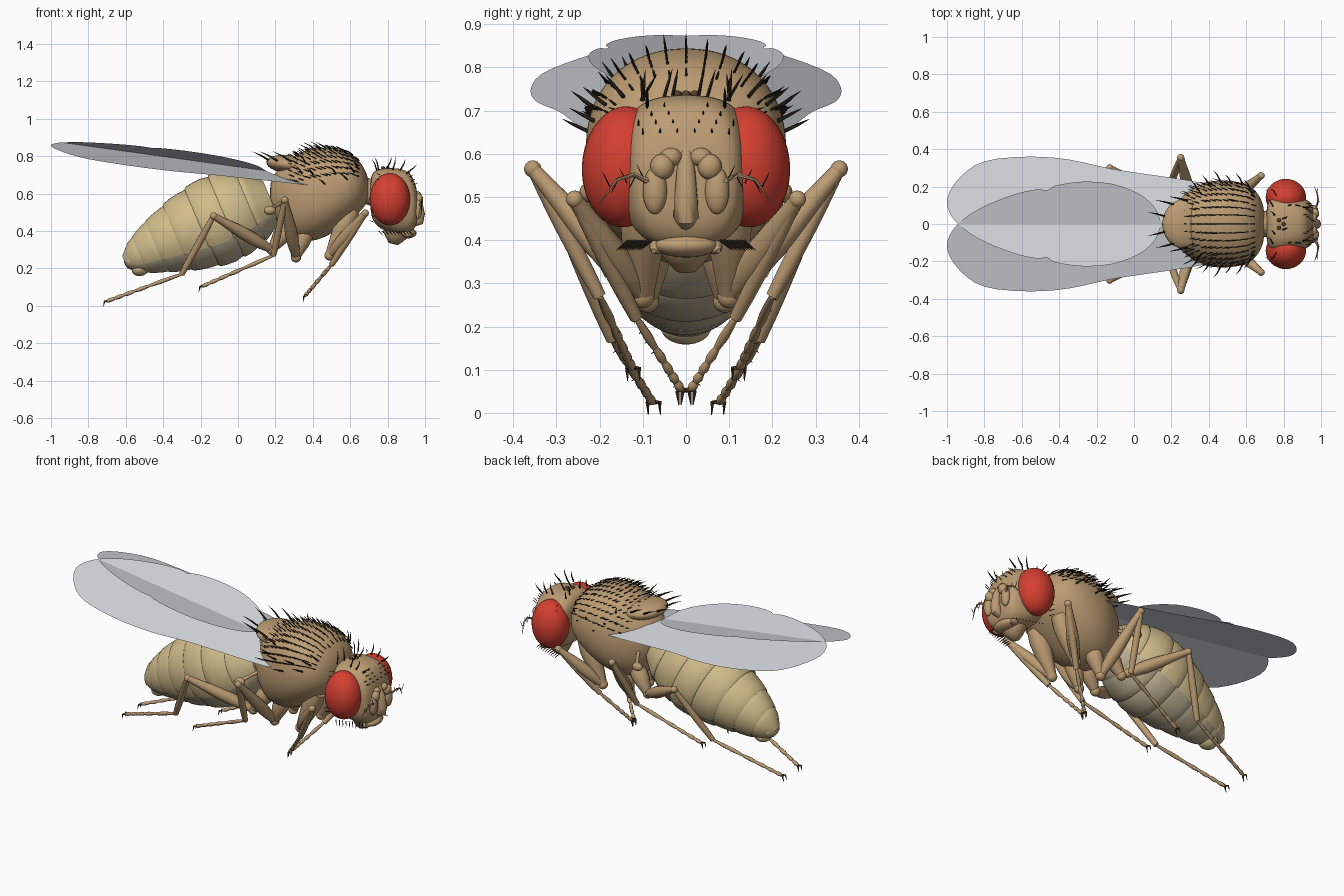
import bpy, bmesh, math, random
from mathutils import Vector as V, Matrix

if "Cube" in bpy.data.objects:
    bpy.data.objects.remove(bpy.data.objects["Cube"])
random.seed(4)


def mat(name, *c):
    m = bpy.data.materials.new(name)
    m.diffuse_color = (*c, 1)
    m.use_nodes = True
    m.node_tree.nodes["Principled BSDF"].inputs["Base Color"].default_value = m.diffuse_color
    return m


BODY = mat("body tan", .50, .33, .17)
BELLY = mat("abdomen yellow", .64, .51, .26)
UNDER = mat("abdomen underside", .50, .42, .28)
EYE = mat("eye red", .66, .05, .03)
WING = mat("wing grey", .66, .69, .72)
DARK = mat("bristle black", .02, .015, .01)
BROWN = mat("claw brown", .10, .05, .025)


def finish(bm, name, m, sub=0, angle=50):
    bmesh.ops.recalc_face_normals(bm, faces=bm.faces)
    me = bpy.data.meshes.new(name)
    bm.to_mesh(me)
    bm.free()
    for p in me.polygons:
        p.use_smooth = True
    me.set_sharp_from_angle(angle=math.radians(angle))
    me.materials.append(m)
    o = bpy.data.objects.new(name, me)
    bpy.context.collection.objects.link(o)
    if sub:
        o.modifiers.new("smooth", 'SUBSURF').levels = sub
        o.modifiers["smooth"].render_levels = sub
    return o


def skin(bm, rings, closed=True, caps=True):
    vs = [[bm.verts.new(p) for p in r] for r in rings]
    n = len(vs[0])
    for a, b in zip(vs, vs[1:]):
        for i in range(n if closed else n - 1):
            j = (i + 1) % n
            bm.faces.new((a[i], a[j], b[j], b[i]))
    if caps and closed:
        bm.faces.new(vs[0][::-1])
        bm.faces.new(vs[-1])


def tube(bm, pts, radii, n=10):
    pts = [V(p) for p in pts]
    rings = []
    for i, (p, r) in enumerate(zip(pts, radii)):
        t = (pts[min(i + 1, len(pts) - 1)] - pts[max(i - 1, 0)]).normalized()
        s = t.cross(V((.31, .9, .2))).normalized()
        u = s.cross(t)
        rings.append([p + (s * math.cos(k * math.tau / n) + u * math.sin(k * math.tau / n)) * r
                      for k in range(n)])
    skin(bm, rings)


def limb(bm, a, b, radii, n=10):
    a, b = V(a), V(b)
    k = len(radii) - 1
    tube(bm, [a.lerp(b, i / k) for i in range(k + 1)], radii, n)


def ball(bm, c, r, rot=(0, 0, 0), seg=16):
    M = Matrix.Translation(c)
    for ang, ax in zip(rot, "XYZ"):
        M = M @ Matrix.Rotation(ang, 4, ax)
    bmesh.ops.create_uvsphere(bm, u_segments=seg, v_segments=seg * 3 // 4, radius=1,
                              matrix=M @ Matrix.Diagonal((*r, 1)))


def interp(tab, x):
    for a, b in zip(tab, tab[1:]):
        if a[0] <= x <= b[0]:
            f = (x - a[0]) / (b[0] - a[0])
            return [p + (q - p) * f for p, q in zip(a, b)]
    return tab[0] if x < tab[0][0] else tab[-1]


def surf(tab, x, a, e):
    # superellipse cross-section: columns are x, bottom, top, half width
    _, lo, hi, w = interp(tab, x)
    c, s = math.cos(a), math.sin(a)
    return V((x, w * math.copysign(abs(c) ** (2 / e), c),
              (lo + hi) / 2 + (hi - lo) / 2 * math.copysign(abs(s) ** (2 / e), s)))


def body(name, tab, e):
    bm = bmesh.new()
    skin(bm, [[surf(tab, r[0], k * math.tau / 24, e) for k in range(24)] for r in tab])
    return finish(bm, name, BODY, 2, 180)


THORAX = [(.17, .51, .66, .07), (.19, .47, .70, .11), (.24, .38, .76, .155), (.30, .34, .805, .195),
          (.38, .34, .84, .228), (.46, .36, .85, .236), (.54, .41, .84, .233),
          (.62, .47, .81, .21), (.67, .52, .75, .16), (.70, .57, .68, .08)]
HEAD = [(.705, .50, .69, .09), (.73, .43, .73, .155), (.80, .39, .74, .16), (.88, .375, .735, .142),
        (.925, .385, .71, .13), (.95, .42, .65, .115), (.962, .47, .59, .07)]
body("thorax", THORAX, 2.2)
body("head", HEAD, 2.8)

# neck, scutellum and wing hinges
bm = bmesh.new()
limb(bm, (.64, 0, .62), (.76, 0, .60), [.08, .07, .08], 16)
finish(bm, "neck", BODY)
bm = bmesh.new()
ball(bm, (.275, 0, .755), (.125, .135, .05), (0, .12, 0), 24)
finish(bm, "scutellum", BODY)

# abdomen: tilted axis, overlapping back plates over a paler underside
ABD = [(-.605, .232, .035), (-.58, .245, .062), (-.55, .26, .092), (-.45, .31, .143), (-.30, .375, .200),
       (-.18, .425, .23), (-.10, .46, .242), (0, .505, .228), (.07, .53, .20), (.18, .56, .12)]
N = V((-.39, 0, .92))


def abd_ring(x, s, a0, a1, n):
    _, z, h = interp(ABD, x)
    return [V((x, 0, z)) + s * h * (N * math.sin(a) + V((0, .93, 0)) * math.cos(a))
            for a in (math.radians(a0 + (a1 - a0) * k / n) for k in range(n + 1))]


def segments(name, m, cuts, a0, a1, scale):
    bm = bmesh.new()
    for a, b in zip(cuts, cuts[1:]):
        prof = [(0, .96), (.1, .985), (.4, 1.01), (.75, 1.025), (1, 1.025), (1.07, 1.0), (1.04, .93)]
        skin(bm, [abd_ring(max(a + (b - a) * t, -.605), s * scale, a0, a1, 32) for t, s in prof], False)
    finish(bm, name, m)


CUTS = [.18, .07, -.06, -.19, -.32, -.43, -.52, -.60]
segments("abdomen_back_plates", BELLY, CUTS, -30, 210, 1.0)
segments("abdomen_belly_plates", UNDER, [c + .01 for c in CUTS], 190, 350, .985)
bm = bmesh.new()
skin(bm, [abd_ring(r[0], .95, 0, 349, 31) for r in ABD])
finish(bm, "abdomen_core", UNDER)
bm = bmesh.new()
ball(bm, (-.575, 0, .245), (.035, .06, .045))
ball(bm, (-.52, 0, .20), (.05, .06, .04), (0, -.4, 0))
finish(bm, "abdomen_tip", BELLY)

# wings: flat tilted blades that cross over the back
EDGE = [(.46, .17), (.36, .22), (.1, .262), (-.12, .295), (-.35, .345), (-.57, .36), (-.80, .335), (-.93, .25),
        (-1, .13), (-.96, .02), (-.83, -.08), (-.65, -.155), (-.52, -.185), (-.465, -.18), (-.42, -.205),
        (-.28, -.226), (-.12, -.215), (.02, -.165), (.11, -.09), (.15, 0), (.22, .09), (.34, .14)]
for side, sg in (("left", 1), ("right", -1)):
    bm = bmesh.new()
    vs = []
    for i in range(len(EDGE)):
        p0, p1, p2, p3 = [V(EDGE[(i + k) % len(EDGE)]) for k in (-1, 0, 1, 2)]
        for t in (0, .33, .67):
            q = .5 * (2 * p1 + (p2 - p0) * t + (2 * p0 - 5 * p1 + 4 * p2 - p3) * t * t
                      + (3 * p1 - p0 - 3 * p2 + p3) * t ** 3)
            x = max(q.x, -1)
            vs.append(bm.verts.new((x, sg * q.y, .743 - .1386 * x - .207 * q.y)))
    bm.faces.new(vs if sg > 0 else vs[::-1])
    bmesh.ops.triangulate(bm, faces=bm.faces)
    finish(bm, side + "_wing", WING)

# legs: body joint, coxa end, knee, ankle, toe
LEGS = {"front": [(.61, .10, .52), (.49, .10, .27), (.68, .258, .495), (.50, .115, .22), (.36, .012, .055), .05],
        "middle": [(.37, .08, .42), (.31, .09, .26), (.25, .355, .565), (.19, .20, .27), (-.19, .125, .105), .045],
        "hind": [(.27, .09, .43), (.18, .11, .30), (-.13, .30, .48), (-.30, .17, .17), (-.70, .078, .025), .045]}
bris = bmesh.new()


def bristle(p, d, length, r=.004):
    p, d = V(p), V(d).normalized()
    tip = p + d * length + V((-.12, 0, .0)) * length
    tube(bris, [p - d * .008, p + d * length * .55, tip], [r, r * .75, .0004], 5)


for side, sg in (("left", 1), ("right", -1)):
    for nm, (*pts, cr) in LEGS.items():
        j, c, k, a, t = [V((p[0], p[1] * sg, p[2])) for p in pts]
        bm = bmesh.new()
        limb(bm, j, c, [cr * .9, cr * 1.1, cr, cr * .75, cr * .5], 12)
        ball(bm, c, (.028,) * 3)
        limb(bm, c, k, [.019, .029, .034, .033, .028, .022, .017], 12)
        ball(bm, k, (.020,) * 3, seg=12)
        limb(bm, k, a, [.014, .017, .019, .019, .018, .015], 10)
        stops = [0, .42, .62, .77, .89, 1]
        for s, e in zip(stops, stops[1:]):
            limb(bm, a.lerp(t, s), a.lerp(t, e), [.007, .010, .0115, .008], 8)
        finish(bm, f"{side}_{nm}_leg", BODY)
        bm = bmesh.new()
        d = (t - a).normalized()
        for w in (-.014, .014):
            tube(bm, [t, t + d * .014 + V((0, w, .004)), t + d * .022 + V((0, w, -.022))], [.007, .005, .001], 6)
        finish(bm, f"{side}_{nm}_claws", BROWN)
        for i in range(7):
            bristle(a.lerp(t, .15 * i), V((-.5, sg * random.uniform(-1, 1), -.6)), .018, .002)

    # compound eye
    bm = bmesh.new()
    ball(bm, (.812, .142 * sg, .57), (.108, .099, .14), (.06 * sg, 0, 0), 32)
    finish(bm, side + "_eye", EYE)

    # antenna with feathered arista
    bm = bmesh.new()
    ball(bm, (.955, .035 * sg, .592), (.024, .026, .022))
    ball(bm, (.966, .055 * sg, .570), (.024, .028, .030))
    ball(bm, (.962, .072 * sg, .515), (.022, .028, .055))
    tube(bm, [(.97, .085 * sg, .535), (.985, .12 * sg, .552), (.98, .16 * sg, .54), (.965, .20 * sg, .485)],
         [.008, .006, .004, .001], 6)
    finish(bm, side + "_antenna", BODY)
    for i in range(5):
        y = .10 + .02 * i
        bristle((.98, y * sg, .547 - .004 * i), (.1, .5 * sg, (-1) ** i), .03, .0018)

    # haltere and mouth palp
    bm = bmesh.new()
    limb(bm, (.23, .13 * sg, .55), (.18, .215 * sg, .52), [.012, .009, .012], 8)
    ball(bm, (.17, .225 * sg, .51), (.032, .022, .024))
    finish(bm, side + "_haltere", BODY)
    bm = bmesh.new()
    limb(bm, (.87, .055 * sg, .40), (.925, .075 * sg, .375), [.014, .02, .018, .006], 10)
    finish(bm, side + "_palp", BODY)

    # large side, shoulder and scutellum bristles
    for x, deg in ((.62, 25), (.58, 12), (.52, 22), (.46, 10), (.40, 24), (.34, 30), (.36, 45), (.64, 40)):
        a = math.radians(deg)
        p = surf(THORAX, x, a, 2.2)
        bristle((p.x, p.y * sg, p.z), (-.5, math.cos(a) * sg, math.sin(a) + .3), .065, .005)
    for x, y in ((.17, .04), (.21, .105), (.28, .125)):
        bristle((x, y * sg, .775), (-.9, .25 * sg, .55), .10, .006)
    # head bristles around the crown, brow and cheeks
    for x, y, z, dx, dy, dz in ((.75, .05, .735, -.2, .3, 1), (.74, .10, .73, -.3, .6, 1), (.80, .03, .74, .5, .2, 1),
                                (.83, .10, .735, .3, .1, 1), (.87, .10, .73, .6, -.1, 1), (.91, .09, .715, .9, 0, .7)):
        bristle((x, y * sg, z), (dx, dy, dz), .065, .0045)
    for i in range(10):
        bristle((.92 - .018 * i, (.085 + .006 * i) * sg, .395), (.5, .6 * sg, -.5), .035, .003)
        bristle((.72 + .004 * i, (.16 + .004 * (i % 3)) * sg, .45 + .028 * i), (-.5, .8 * sg, .2), .025, .0025)
        bristle((.945 - .012 * (i % 4), (.02 + .01 * i) * sg, .65 + .02 * (i % 4)), (.8, 0, .4), .022, .0025)

# rows of fine hairs on the back of the thorax
for i in range(13):
    for j in range(15):
        x = .29 + i * .029 + random.uniform(-.006, .006)
        a = math.radians(20 + j * 10)
        bristle(surf(THORAX, x, a, 2.2), (-.9, .5 * math.cos(a), .5 * math.sin(a) + .1),
                .055 if random.random() < .1 else .03, .0032)
finish(bris, "bristles", DARK)

# face ridge, mouthparts and simple eyes
bm = bmesh.new()
tube(bm, [(.94, 0, .62), (.962, 0, .56), (.972, 0, .49), (.965, 0, .455), (.93, 0, .43)],
     [.012, .022, .028, .03, .012], 12)
finish(bm, "face_ridge", BODY)
bm = bmesh.new()
ball(bm, (.905, 0, .388), (.05, .075, .028))
limb(bm, (.85, 0, .41), (.83, 0, .33), [.075, .07, .05, .025], 14)
finish(bm, "mouthparts", BODY)
bm = bmesh.new()
for x, y in ((.80, 0), (.775, .02), (.775, -.02)):
    ball(bm, (x, y, .738), (.011, .011, .009), seg=8)
finish(bm, "simple_eyes", BROWN)
